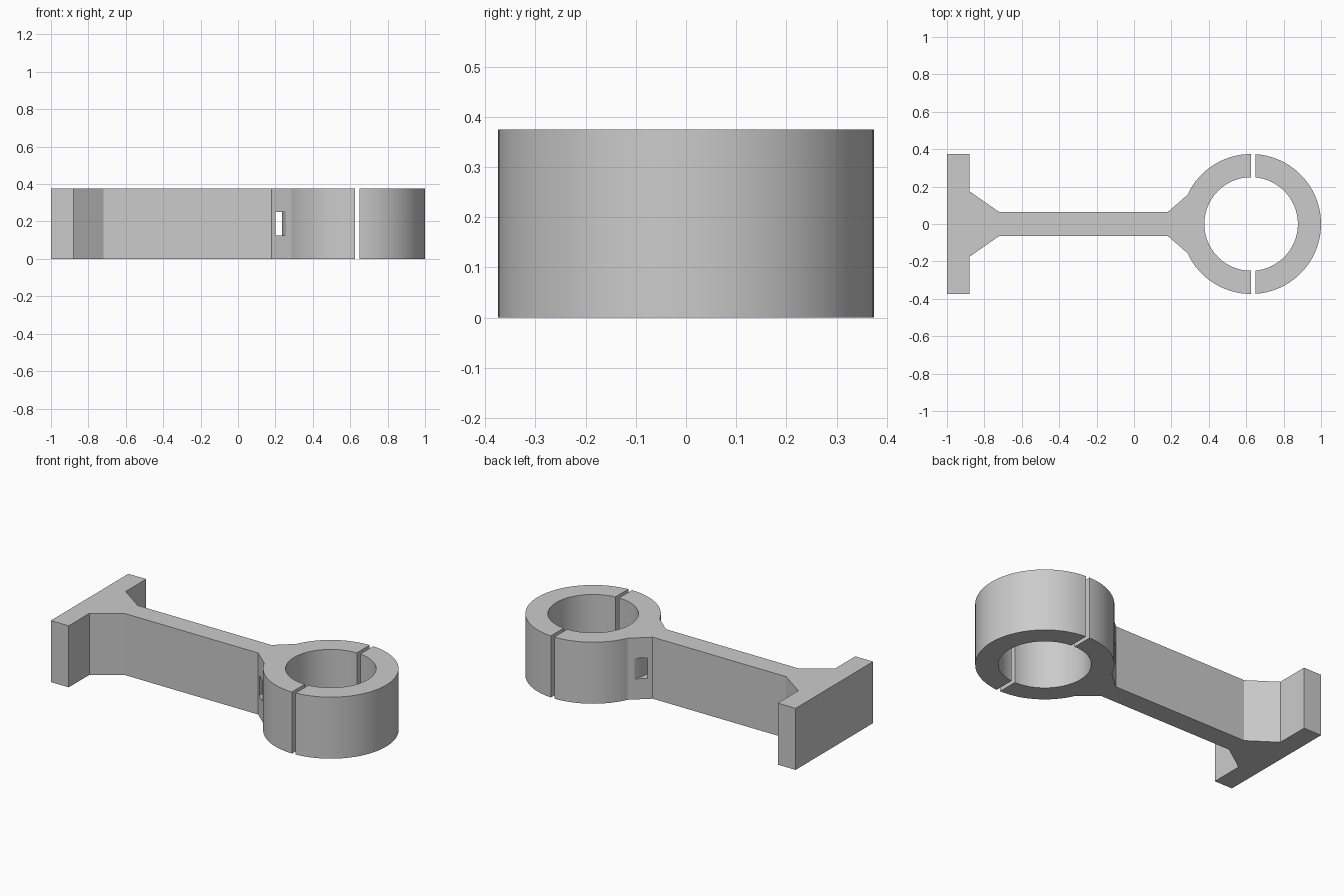
import bpy, bmesh
from math import sin, cos, acos, radians, degrees

cube = bpy.data.objects.get("Cube")
if cube:
    bpy.data.objects.remove(cube, do_unlink=True)

HEIGHT = 0.375
CENTRE = 0.626      # clamp axis on x
OUTER, INNER = 0.374, 0.25
GAP_END = 0.65      # where the loose half of the clamp starts

grey = bpy.data.materials.new("plain grey")
grey.use_nodes = True
COLOUR = (0.6, 0.6, 0.6, 1)
grey.diffuse_color = COLOUR
grey.node_tree.nodes["Principled BSDF"].inputs["Base Color"].default_value = COLOUR


def arc(radius, start, end, steps=40):
    angles = [radians(start + (end - start) * i / steps) for i in range(steps + 1)]
    return [(CENTRE + radius * cos(a), radius * sin(a)) for a in angles]


def extrude(name, outline, z0, z1):
    bm = bmesh.new()
    face = bm.faces.new([bm.verts.new((x, y, z0)) for x, y in outline])
    result = bmesh.ops.extrude_face_region(bm, geom=[face])
    top = [v for v in result["geom"] if isinstance(v, bmesh.types.BMVert)]
    bmesh.ops.translate(bm, verts=top, vec=(0, 0, z1 - z0))
    bmesh.ops.recalc_face_normals(bm, faces=bm.faces)
    mesh = bpy.data.meshes.new(name)
    bm.to_mesh(mesh)
    bm.free()
    mesh.materials.append(grey)
    obj = bpy.data.objects.new(name, mesh)
    bpy.context.collection.objects.link(obj)
    return obj


# Foot plate, gussets and arm, upper half of the outline
foot_and_arm = [(-1, 0.373), (-0.88, 0.373), (-0.88, 0.175),
                (-0.72, 0.0635), (0.18, 0.0635)]
join = 155.5        # angle where the flare meets the clamp
upper = foot_and_arm + arc(OUTER, join, 90, 24)
lower = [(x, -y) for x, y in reversed(upper)]
bore = arc(INNER, 90, 270, 48)
bracket = extrude("bracket_arm", upper + bore + lower, 0, HEIGHT)

# Curved strap slot through the flare
slot = extrude("strap_slot_cutter",
               arc(0.433, 140, 220) + arc(0.392, 220, 140), 0.125, 0.25)
slot.hide_render = True
slot.hide_viewport = True
cut = bracket.modifiers.new("strap slot", "BOOLEAN")
cut.operation = "DIFFERENCE"
cut.solver = "EXACT"
cut.object = slot

# Loose half of the clamp
a = degrees(acos((GAP_END - CENTRE) / OUTER))
b = degrees(acos((GAP_END - CENTRE) / INNER))
cap = extrude("clamp_cap", arc(OUTER, -a, a, 48) + arc(INNER, b, -b, 48), 0, HEIGHT)

# Smooth curved walls, sharp edges
bpy.ops.object.select_all(action="DESELECT")
for obj in (bracket, cap):
    obj.select_set(True)
    bpy.context.view_layer.objects.active = obj
bpy.ops.object.shade_smooth_by_angle(angle=radians(15))
